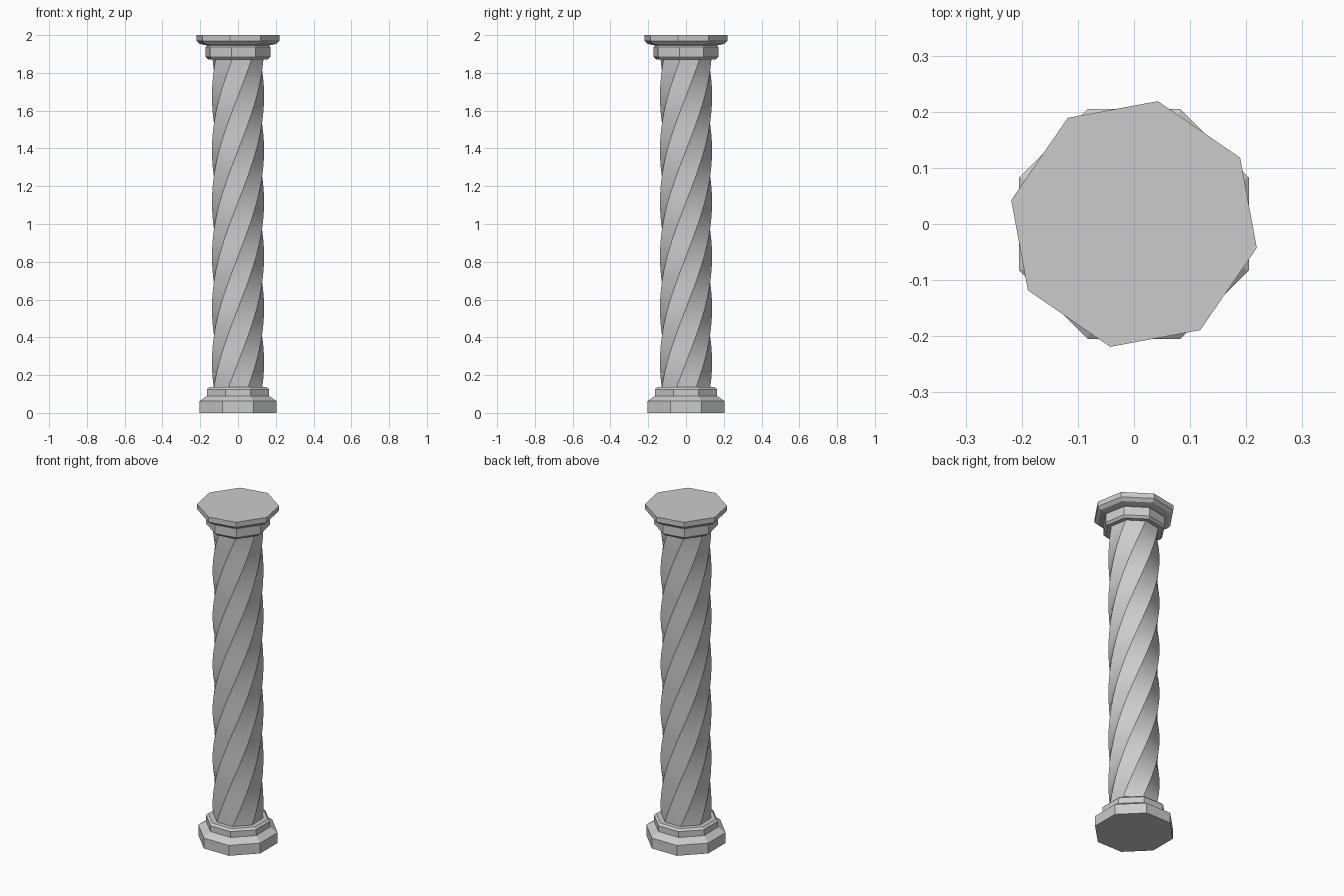
import bpy, bmesh, math

if "Cube" in bpy.data.objects:
    bpy.data.objects.remove(bpy.data.objects["Cube"], do_unlink=True)

stone = bpy.data.materials.new("grey_stone")
stone.use_nodes = True
GREY = (0.6, 0.6, 0.6, 1)
stone.diffuse_color = GREY
stone.node_tree.nodes["Principled BSDF"].inputs["Base Color"].default_value = GREY


def octagon_stack(name, rings, gap):
    """Loft octagons given as (radius, height, turn); gap is the angle across a main side."""
    bm = bmesh.new()
    loops = []
    for radius, z, turn in rings:
        angles = [turn + 90 * q + s * gap / 2 for q in range(4) for s in (-1, 1)]
        loops.append([bm.verts.new((radius * math.cos(math.radians(a)),
                                    radius * math.sin(math.radians(a)), z)) for a in angles])
    for low, high in zip(loops, loops[1:]):
        for i in range(8):
            j = (i + 1) % 8
            bm.faces.new((low[i], low[j], high[j], high[i]))
    bm.faces.new(loops[0][::-1])
    bm.faces.new(loops[-1])
    mesh = bpy.data.meshes.new(name)
    bm.to_mesh(mesh)
    bm.free()
    mesh.materials.append(stone)
    obj = bpy.data.objects.new(name, mesh)
    bpy.context.collection.objects.link(obj)
    return obj


# Stepped base
octagon_stack("base", [(r, z, 0) for r, z in (
    (0.221, 0), (0.221, 0.062), (0.178, 0.09), (0.178, 0.125), (0.165, 0.137))], 44)

# Twisted shaft
TWIST, STEPS, BOTTOM, TOP = 280.5, 48, 0.13, 1.88
shaft = octagon_stack("shaft", [
    (0.138, BOTTOM + (TOP - BOTTOM) * i / STEPS, TWIST * i / STEPS)
    for i in range(STEPS + 1)], 44)
bpy.ops.object.select_all(action="DESELECT")
shaft.select_set(True)
bpy.context.view_layer.objects.active = shaft
bpy.ops.object.shade_smooth_by_angle(angle=math.radians(25))

# Capital, turned with the end of the shaft
octagon_stack("capital", [(r, z, TWIST) for r, z in (
    (0.162, 1.872), (0.174, 1.885), (0.174, 1.937), (0.165, 1.945),
    (0.205, 1.953), (0.223, 1.97), (0.223, 2.0))], 43)
